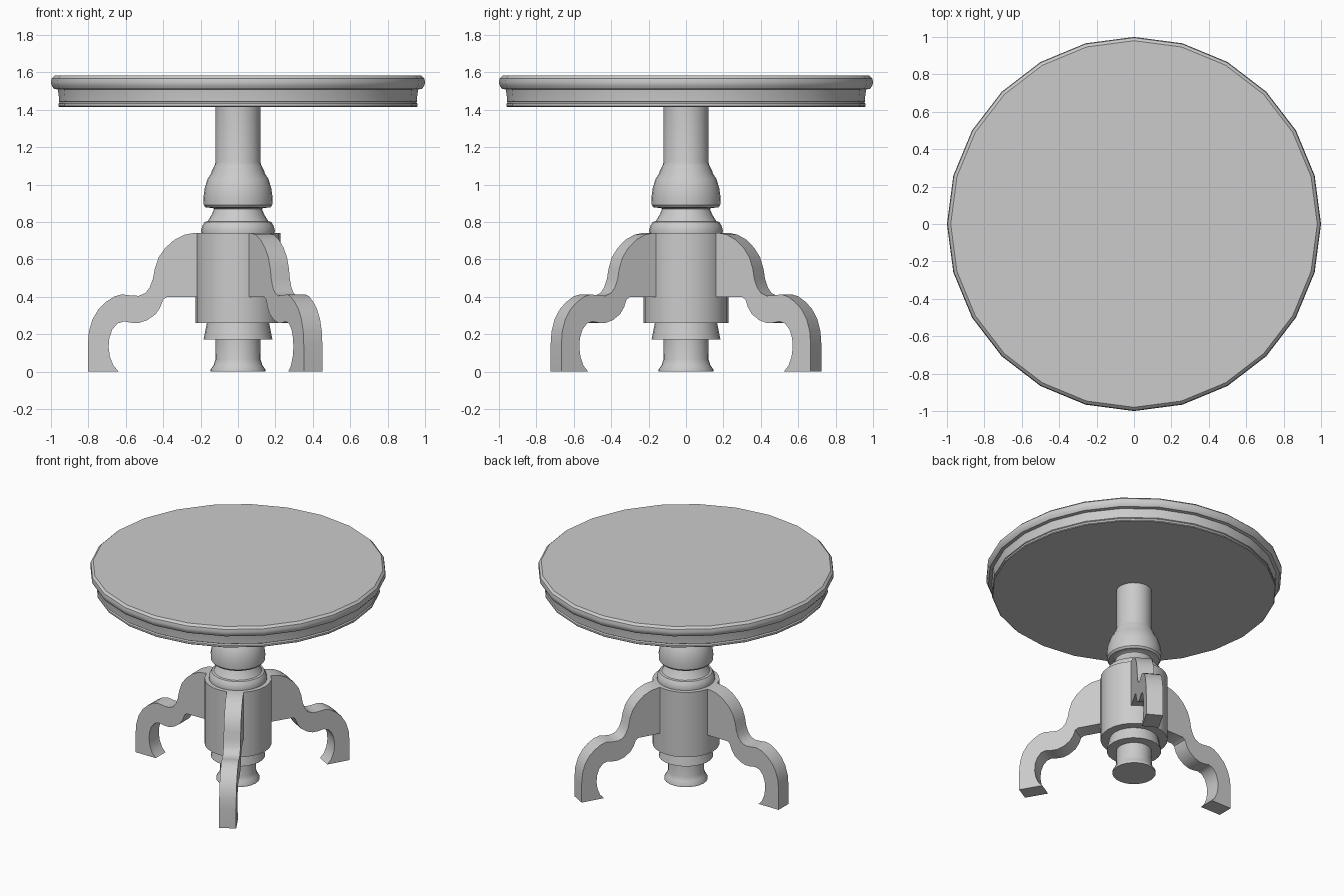
import bpy, bmesh, math

SIDES = 24


def finish(name, bm, angle=35):
    bmesh.ops.recalc_face_normals(bm, faces=bm.faces)
    mesh = bpy.data.meshes.new(name)
    bm.to_mesh(mesh)
    bm.free()
    obj = bpy.data.objects.new(name, mesh)
    bpy.context.collection.objects.link(obj)
    bpy.ops.object.select_all(action='DESELECT')
    obj.select_set(True)
    bpy.context.view_layer.objects.active = obj
    bpy.ops.object.shade_smooth_by_angle(angle=math.radians(angle))
    return obj


def lathe(name, profile):
    """Revolve (radius, height) points around z and cap both ends."""
    bm = bmesh.new()
    rings = []
    for r, z in profile:
        rings.append([bm.verts.new((r * math.cos(2 * math.pi * i / SIDES),
                                    r * math.sin(2 * math.pi * i / SIDES), z))
                      for i in range(SIDES)])
    for a, b in zip(rings, rings[1:]):
        for i in range(SIDES):
            j = (i + 1) % SIDES
            bm.faces.new((a[i], a[j], b[j], b[i]))
    bm.faces.new(rings[0])
    bm.faces.new(rings[-1])
    return finish(name, bm)


def leg(name, outline, thickness, angle):
    """Extrude a side outline (radius, height) and turn it around z."""
    bm = bmesh.new()
    h = thickness / 2
    c, s = math.cos(angle), math.sin(angle)
    sides = [[bm.verts.new((r * c - t * s, r * s + t * c, z)) for r, z in outline]
             for t in (-h, h)]
    n = len(outline)
    for i in range(n):
        j = (i + 1) % n
        bm.faces.new((sides[0][i], sides[0][j], sides[1][j], sides[1][i]))
    for side in sides:
        bm.faces.new(side)
    return finish(name, bm)


# Round top with rounded rim and slightly hollow apron
lathe("table_top", [(0.955, 1.415), (0.96, 1.42), (0.96, 1.432), (0.953, 1.44),
                    (0.957, 1.443), (0.958, 1.47), (0.963, 1.508), (0.985, 1.512),
                    (0.997, 1.53), (1.0, 1.548), (0.996, 1.568), (0.98, 1.583)])

# Turned upper column with bulb and collar
lathe("column", [(0.195, 0.735), (0.197, 0.755), (0.19, 0.78), (0.178, 0.80),
                 (0.163, 0.803), (0.14, 0.84), (0.128, 0.87), (0.135, 0.875),
                 (0.172, 0.877), (0.183, 0.89), (0.185, 0.93), (0.178, 0.98),
                 (0.163, 1.03), (0.144, 1.058), (0.142, 1.068), (0.126, 1.10),
                 (0.12, 1.12), (0.12, 1.42)])

# Hub holding the legs
lathe("hub", [(0.226, 0.26), (0.226, 0.742)])

# Flared collar and foot under the hub
lathe("lower_finial", [(0.146, 0.0), (0.146, 0.012), (0.13, 0.035), (0.121, 0.065),
                       (0.119, 0.172), (0.184, 0.172), (0.166, 0.262)])

# Three scrolled legs
outline = [(0.18, 0.742), (0.23, 0.742), (0.285, 0.732), (0.34, 0.705), (0.39, 0.66),
           (0.425, 0.61), (0.445, 0.55), (0.455, 0.495), (0.472, 0.45), (0.495, 0.42),
           (0.53, 0.405), (0.575, 0.407), (0.62, 0.413), (0.66, 0.402), (0.705, 0.373),
           (0.745, 0.335), (0.778, 0.28), (0.797, 0.215), (0.803, 0.14), (0.803, 0.0),
           (0.637, 0.0), (0.665, 0.03), (0.685, 0.08), (0.692, 0.13), (0.688, 0.18),
           (0.672, 0.225), (0.645, 0.257), (0.61, 0.268), (0.57, 0.261), (0.53, 0.26),
           (0.485, 0.275), (0.44, 0.307), (0.415, 0.345), (0.40, 0.385), (0.38, 0.398),
           (0.18, 0.40)]
for name, deg in (("left_leg", 180), ("front_leg", -60), ("back_leg", 60)):
    leg(name, outline, 0.115, math.radians(deg))
